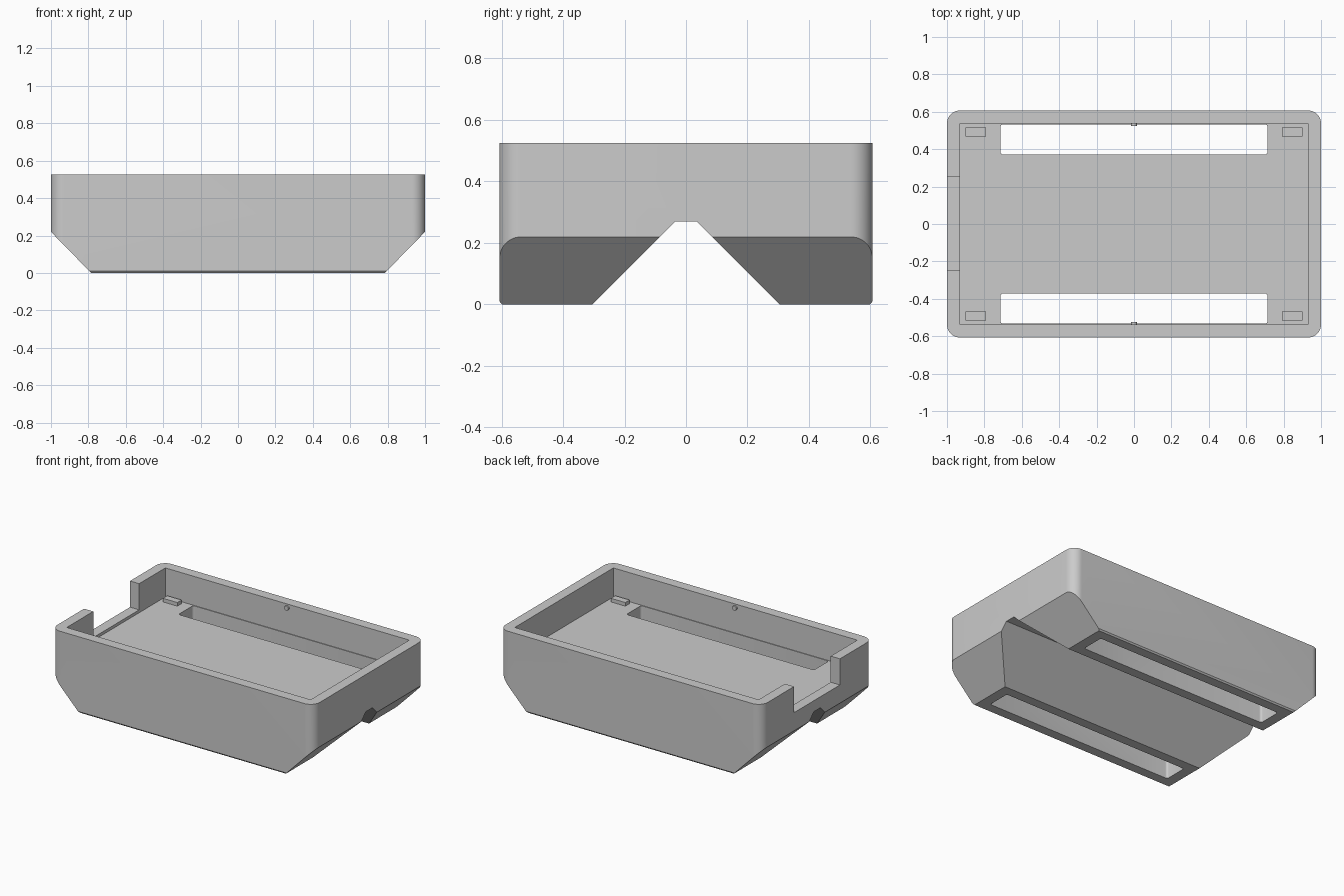
import bpy, bmesh, math
from mathutils import Vector

cube = bpy.data.objects.get("Cube")
if cube:
    bpy.data.objects.remove(cube, do_unlink=True)

grey = bpy.data.materials.new("light grey plastic")
grey.use_nodes = True
colour = (0.6, 0.6, 0.6, 1)
grey.diffuse_color = colour
grey.node_tree.nodes["Principled BSDF"].inputs["Base Color"].default_value = colour

HALF_X, HALF_Y, TOP, FLOOR = 1.0, 0.607, 0.525, 0.325
IN_X, IN_Y = 0.93, 0.537


def prism(name, outline, axis, low, high):
    """Extrude a 2D outline along an axis; the outline uses the other two axes in order."""
    bm = bmesh.new()

    def place(p):
        co = list(p)
        co.insert(axis, low)
        return bm.verts.new(co)

    face = bm.faces.new([place(p) for p in outline])
    grown = bmesh.ops.extrude_face_region(bm, geom=[face])["geom"]
    shift = Vector((0, 0, 0))
    shift[axis] = high - low
    bmesh.ops.translate(bm, vec=shift, verts=[v for v in grown if isinstance(v, bmesh.types.BMVert)])
    bmesh.ops.recalc_face_normals(bm, faces=bm.faces)
    mesh = bpy.data.meshes.new(name)
    bm.to_mesh(mesh)
    bm.free()
    mesh.materials.append(grey)
    obj = bpy.data.objects.new(name, mesh)
    bpy.context.collection.objects.link(obj)
    return obj


def rounded(cx, cy, hx, hy, r, steps=8):
    """Outline of a rectangle with rounded corners."""
    pts = []
    for i, (sx, sy) in enumerate([(1, 1), (-1, 1), (-1, -1), (1, -1)]):
        for k in range(steps + 1):
            a = math.pi / 2 * (i + k / steps)
            pts.append((cx + sx * (hx - r) + r * math.cos(a), cy + sy * (hy - r) + r * math.sin(a)))
    return pts


def rect(x0, x1, y0, y1):
    return [(x0, y0), (x1, y0), (x1, y1), (x0, y1)]


def combine(target, cutter, operation="DIFFERENCE"):
    """Apply a boolean and throw the cutter away."""
    mod = target.modifiers.new("cut", "BOOLEAN")
    mod.operation, mod.solver, mod.object = operation, "EXACT", cutter
    bpy.context.view_layer.objects.active = target
    bpy.ops.object.modifier_apply(modifier=mod.name)
    bpy.data.objects.remove(cutter, do_unlink=True)


# Outer block with rounded upright corners
body = prism("tray_body", rounded(0, 0, HALF_X, HALF_Y, 0.07, 12), 2, 0, TOP)

# Sloping ends
ends = [(-0.785, 0), (0.785, 0), (1.0, 0.22), (1.0, 0.6), (-1.0, 0.6), (-1.0, 0.22)]
ends = [(x * 1.0005, z) for x, z in ends]
combine(body, prism("end_slopes", ends, 1, -1, 1), "INTERSECT")

# Fine bevel along the long bottom edges
for s in (-1, 1):
    sliver = [(s * 0.599, -0.01), (s * 0.599, 0), (s * 0.607, 0.01), (s * 0.63, 0.01), (s * 0.63, -0.01)]
    combine(body, prism("bottom_bevel", sliver, 0, -2, 2))

# Channel under the middle, leaving two feet
channel = [(-0.315, -0.01), (0.315, -0.01), (0.036, 0.269), (-0.036, 0.269)]
combine(body, prism("channel", channel, 0, -2, 2))

# Open interior and the gap in the right end wall
combine(body, prism("interior", rect(-IN_X, IN_X, -IN_Y, IN_Y), 2, FLOOR, 1))
combine(body, prism("end_gap", rect(-1.1, -0.9, -0.248, 0.252), 2, 0.345, 1))

# Long slots through the floor and feet
for s in (-1, 1):
    combine(body, prism("slot", rounded(0, s * 0.452, 0.715, 0.08, 0.015, 4), 2, -1, 0.4))

bpy.ops.object.select_all(action="DESELECT")
body.select_set(True)
bpy.context.view_layer.objects.active = body
bpy.ops.object.shade_smooth_by_angle(angle=math.radians(25))

# Small support pads in the floor corners
for sx, side in ((1, "left"), (-1, "right")):
    for sy, end in ((1, "back"), (-1, "front")):
        xs, ys = sorted((sx * 0.79, sx * 0.9)), sorted((sy * 0.468, sy * 0.515))
        prism(f"{end}_{side}_pad", rect(*xs, *ys), 2, FLOOR - 0.01, FLOOR + 0.025)

# Snap bumps high on the long inner walls
for s, end in ((1, "back"), (-1, "front")):
    circle = [(0.016 * math.cos(math.tau * k / 16), 0.5 + 0.016 * math.sin(math.tau * k / 16)) for k in range(16)]
    y0, y1 = sorted((s * (IN_Y - 0.012), s * (IN_Y + 0.01)))
    prism(f"{end}_snap_bump", circle, 1, y0, y1)
